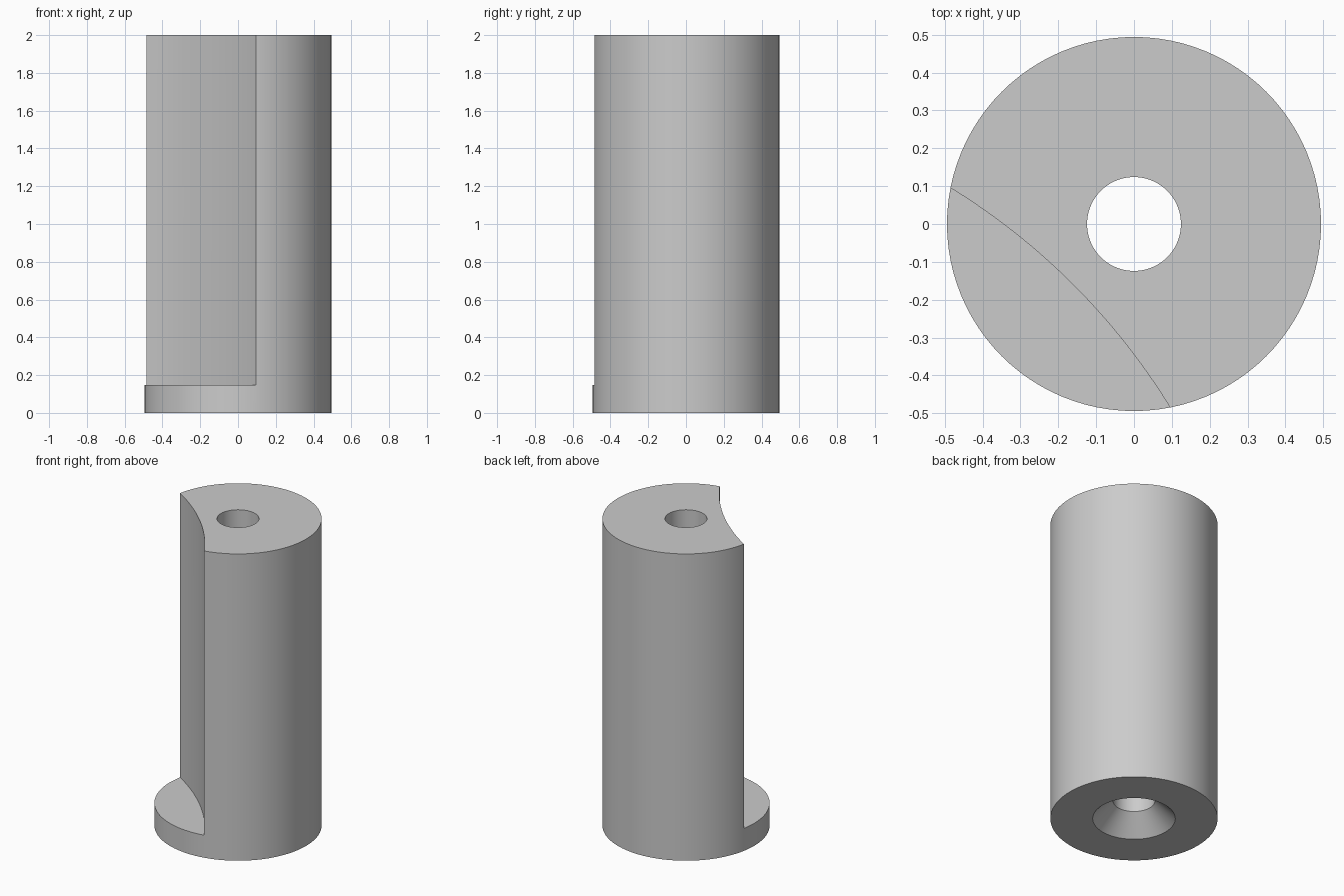
import bpy
import bmesh
from math import pi, radians, sqrt
from mathutils import Matrix

RADIUS, HEIGHT = 0.494, 2.0
BORE, SINK = 0.124, 0.244          # bore radius, countersink mouth radius
FOOT = 0.147                       # height of the foot flange left by the cut
CUT_RADIUS, CUT_NEAR = 1.77, 0.227  # scallop radius, nearest distance to axis
SEGMENTS = 96

cube = bpy.data.objects.get("Cube")
if cube:
    bpy.data.objects.remove(cube, do_unlink=True)

# Plain grey material
grey = bpy.data.materials.new("plain grey")
grey.use_nodes = True
colour = (0.6, 0.6, 0.6, 1.0)
grey.diffuse_color = colour
for node in grey.node_tree.nodes:
    if node.type == 'BSDF_PRINCIPLED':
        node.inputs["Base Color"].default_value = colour


def add_object(name, bm):
    bmesh.ops.recalc_face_normals(bm, faces=bm.faces[:])
    mesh = bpy.data.meshes.new(name)
    bm.to_mesh(mesh)
    bm.free()
    mesh.materials.append(grey)
    obj = bpy.data.objects.new(name, mesh)
    bpy.context.collection.objects.link(obj)
    return obj


# Body: closed profile revolved about z, with bore and 45 degree countersink
bm = bmesh.new()
profile = [(SINK, 0), (RADIUS, 0), (RADIUS, HEIGHT), (BORE, HEIGHT), (BORE, SINK - BORE)]
verts = [bm.verts.new((r, 0, z)) for r, z in profile]
edges = [bm.edges.new((verts[i - 1], verts[i])) for i in range(len(verts))]
bmesh.ops.spin(bm, geom=verts + edges, cent=(0, 0, 0), axis=(0, 0, 1),
               angle=2 * pi, steps=SEGMENTS, use_duplicate=False)
bmesh.ops.remove_doubles(bm, verts=bm.verts[:], dist=0.0001)
body = add_object("scalloped_post", bm)

# Cutter: large cylinder that scoops the front right corner above the foot
offset = -(CUT_RADIUS + CUT_NEAR) / sqrt(2)
depth = HEIGHT
bm = bmesh.new()
bmesh.ops.create_cone(bm, cap_ends=True, segments=360, radius1=CUT_RADIUS,
                      radius2=CUT_RADIUS, depth=depth,
                      matrix=Matrix.Translation((offset, offset, FOOT + depth / 2)))
cutter = add_object("scallop_cutter", bm)
cutter.hide_render = True

# Apply the cut, then drop the cutter
cut = body.modifiers.new("scallop", 'BOOLEAN')
cut.operation = 'DIFFERENCE'
cut.solver = 'EXACT'
cut.object = cutter
bpy.ops.object.select_all(action='DESELECT')
bpy.context.view_layer.objects.active = body
body.select_set(True)
bpy.ops.object.modifier_apply(modifier=cut.name)
bpy.data.objects.remove(cutter, do_unlink=True)

bpy.ops.object.shade_smooth_by_angle(angle=radians(30))
